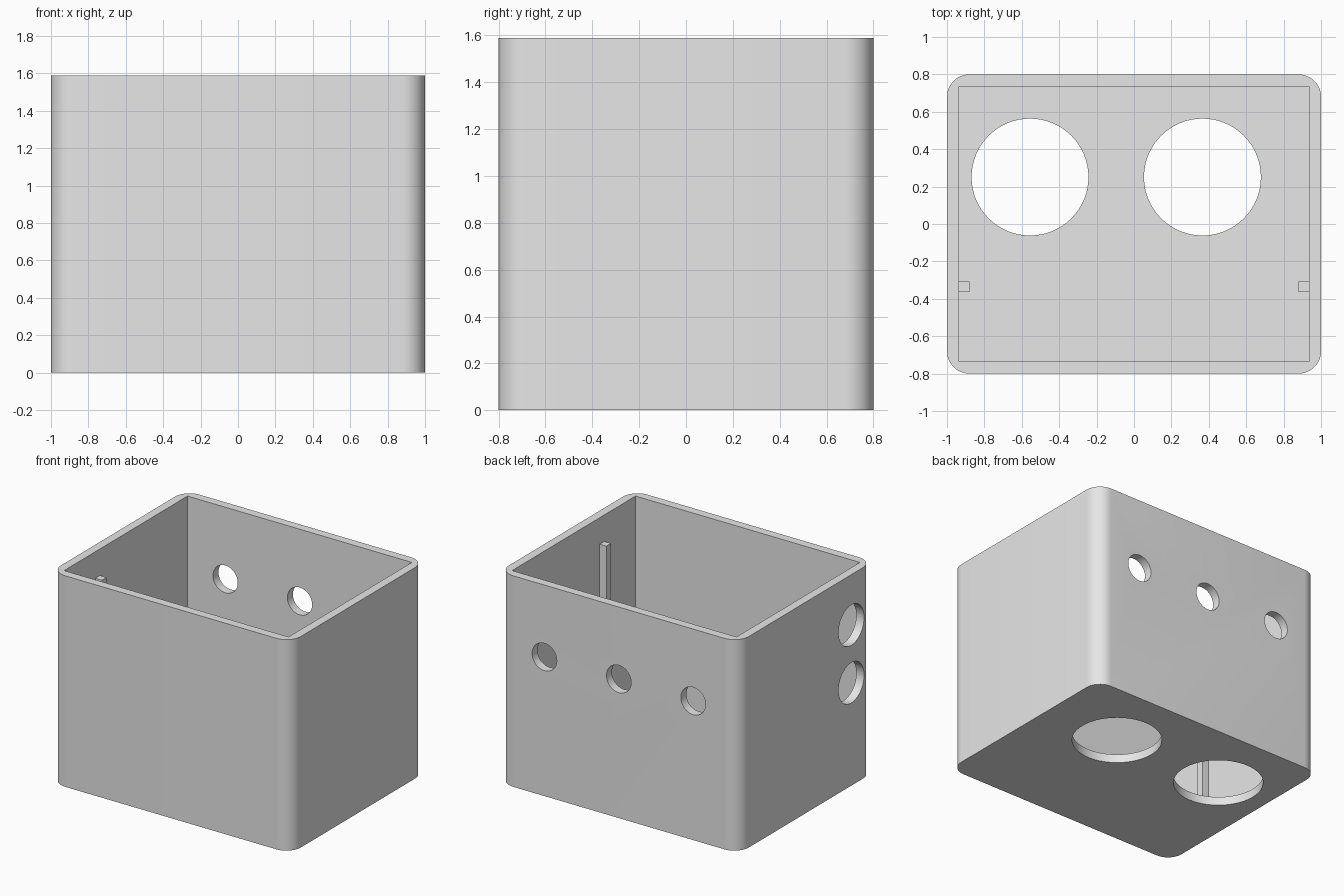
import bpy
import bmesh
from math import pi, radians
from mathutils import Matrix, Vector

default = bpy.data.objects.get("Cube")
if default:
    bpy.data.objects.remove(default, do_unlink=True)

WIDTH, DEPTH, HEIGHT = 2.0, 1.6, 1.59
WALL = 0.065
CORNER = 0.12

grey = bpy.data.materials.new("plain grey")
grey.use_nodes = True
grey.diffuse_color = (0.8, 0.8, 0.8, 1)
grey.node_tree.nodes["Principled BSDF"].inputs["Base Color"].default_value = (0.8, 0.8, 0.8, 1)


def add_object(name, bm):
    mesh = bpy.data.meshes.new(name)
    bm.to_mesh(mesh)
    bm.free()
    mesh.materials.append(grey)
    obj = bpy.data.objects.new(name, mesh)
    bpy.context.collection.objects.link(obj)
    return obj


def block(name, size, centre, corner=0):
    bm = bmesh.new()
    bmesh.ops.create_cube(bm, size=1, matrix=Matrix.Translation(centre) @ Matrix.Diagonal((*size, 1)))
    if corner:
        upright = [e for e in bm.edges
                   if abs((e.verts[0].co - e.verts[1].co).normalized().z) > 0.9]
        bmesh.ops.bevel(bm, geom=upright, offset=corner, segments=12, profile=0.5, affect='EDGES')
    return add_object(name, bm)


def drill(name, radius, centre, axis):
    turn = Vector((0, 0, 1)).rotation_difference(Vector(axis)).to_matrix().to_4x4()
    bm = bmesh.new()
    bmesh.ops.create_cone(bm, cap_ends=True, segments=64, radius1=radius, radius2=radius,
                          depth=0.3, matrix=Matrix.Translation(centre) @ turn)
    return add_object(name, bm)


def cut(target, cutter):
    cutter.hide_render = True
    mod = target.modifiers.new("cut", 'BOOLEAN')
    mod.operation = 'DIFFERENCE'
    mod.solver = 'EXACT'
    mod.object = cutter
    bpy.context.view_layer.objects.active = target
    bpy.ops.object.modifier_apply(modifier=mod.name)
    bpy.data.objects.remove(cutter, do_unlink=True)


# Open-topped box with rounded outer corners and a square-cornered cavity
box = block("open_box", (WIDTH, DEPTH, HEIGHT), (0, 0, HEIGHT / 2), CORNER)
cut(box, block("cavity_cutter", (WIDTH - 2 * WALL, DEPTH - 2 * WALL, HEIGHT),
               (0, 0, HEIGHT / 2 + WALL)))

# Two large round openings in the floor
for x in (-0.556, 0.366):
    cut(box, drill("floor_hole_cutter", 0.3125, (x, 0.251, 0), (0, 0, 1)))

# Row of three holes in the back wall
for x in (-0.62, 0, 0.62):
    cut(box, drill("back_hole_cutter", 0.103, (x, DEPTH / 2, 1.048), (0, 1, 0)))

# Two stacked holes near the front of the right-hand wall
for z in (0.775, 1.21):
    cut(box, drill("side_hole_cutter", 0.152, (-WIDTH / 2, -0.54, z), (1, 0, 0)))

# Slim square posts standing against both side walls
POST_TOP, POST = 1.39, 0.055
for name, side in (("left_post", 1), ("right_post", -1)):
    block(name, (POST, POST, POST_TOP - WALL),
          (side * (WIDTH / 2 - WALL - POST / 2), -0.336, (POST_TOP + WALL) / 2))

# Smooth rounded corners and hole walls, sharp edges elsewhere
bpy.ops.object.select_all(action='DESELECT')
box.select_set(True)
bpy.context.view_layer.objects.active = box
bpy.ops.object.shade_smooth_by_angle(angle=radians(30))
